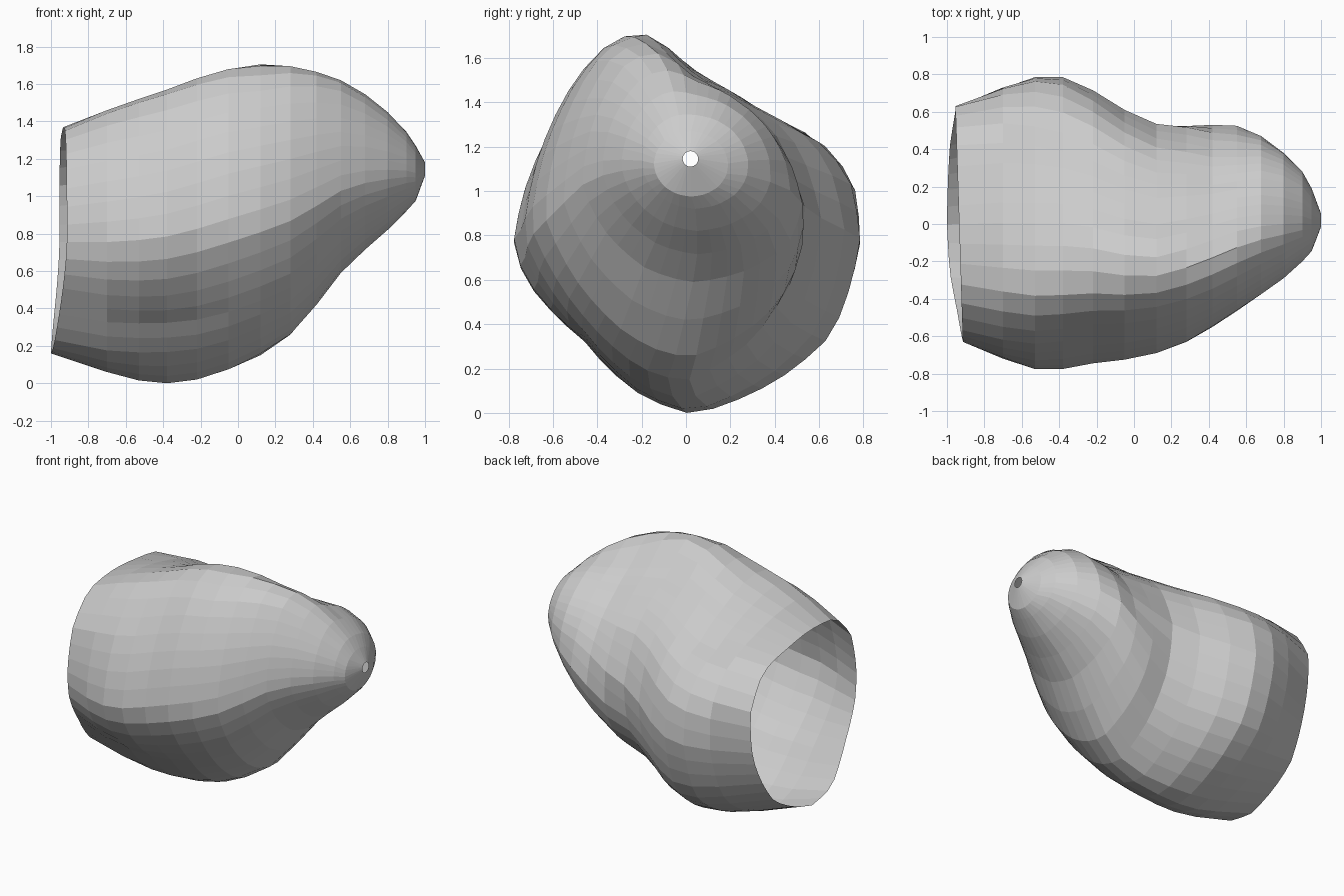
import bpy, bmesh, math

if "Cube" in bpy.data.objects:
    bpy.data.objects.remove(bpy.data.objects["Cube"])

SIDES = 40

# Ring bounds along the body: x, y min, y max, z min, z max
RINGS = [
    (-0.935, -0.63, 0.63, 0.16, 1.37), (-0.70, -0.72, 0.73, 0.06, 1.46),
    (-0.53, -0.775, 0.785, 0.015, 1.52), (-0.38, -0.775, 0.785, 0.0, 1.57),
    (-0.22, -0.745, 0.715, 0.02, 1.63), (-0.05, -0.725, 0.61, 0.075, 1.68),
    (0.12, -0.69, 0.535, 0.15, 1.705), (0.28, -0.63, 0.525, 0.26, 1.695),
    (0.42, -0.55, 0.53, 0.42, 1.665), (0.55, -0.465, 0.525, 0.59, 1.62),
    (0.68, -0.375, 0.47, 0.715, 1.545), (0.80, -0.29, 0.38, 0.82, 1.45),
    (0.90, -0.20, 0.28, 0.92, 1.345), (0.95, -0.145, 0.19, 0.975, 1.27),
    (1.0, -0.015, 0.055, 1.11, 1.18),
]

# Key cross-sections (y, z), counter-clockwise, blended along x
SHAPES = [
    (-0.95, [(.63, 1.08), (.49, 1.31), (.17, 1.37), (-.38, 1.36), (-.56, 1.18),
             (-.63, .82), (-.6, .66), (-.46, .44), (-.25, .2), (0, .16), (.41, .35), (.6, .72)]),
    (-0.45, [(.78, .78), (.75, 1.02), (.63, 1.2), (.38, 1.31), (.05, 1.48),
             (-.2, 1.55), (-.35, 1.56), (-.48, 1.46), (-.63, 1.24), (-.73, 1.0), (-.78, .76),
             (-.72, .6), (-.45, .33), (-.2, .08), (.02, 0), (.4, .15), (.65, .35)]),
    (0.15, [(.53, .92), (.4, 1.24), (.22, 1.41), (.02, 1.52), (-.1, 1.65),
            (-.2, 1.70), (-.33, 1.66), (-.48, 1.49), (-.62, 1.2), (-.69, .84),
            (-.46, .45), (-.2, .22), (0, .16), (.3, .35), (.48, .62)]),
    (0.5, [(.53, .9), (.45, 1.13), (.22, 1.36), (.02, 1.5), (-.1, 1.61),
           (-.19, 1.64), (-.31, 1.57), (-.45, 1.3), (-.5, .99), (-.4, .79),
           (-.21, .61), (0, .54), (.25, .59), (.46, .71)]),
    (1.0, [(math.cos(i * math.tau / 16), math.sin(i * math.tau / 16)) for i in range(16)]),
]


def fit(points, y0, y1, z0, z1):
    """Scale points so their bounding box matches the given bounds."""
    ys, zs = [p[0] for p in points], [p[1] for p in points]
    a, b, c, d = min(ys), max(ys), min(zs), max(zs)
    return [(y0 + (y - a) / (b - a) * (y1 - y0), z0 + (z - c) / (d - c) * (z1 - z0))
            for y, z in points]


def resample(points):
    """Resample a closed section at even angles inside a unit box."""
    polar = sorted((math.atan2(z, y) % math.tau, math.hypot(y, z))
                   for y, z in fit(points, -1, 1, -1, 1))
    polar = ([(polar[-1][0] - math.tau, polar[-1][1])] + polar
             + [(polar[0][0] + math.tau, polar[0][1])])
    out = []
    for i in range(SIDES):
        t = i * math.tau / SIDES
        for (a, r), (b, s) in zip(polar, polar[1:]):
            if a <= t <= b and b > a:
                curved = r + (s - r) * (t - a) / (b - a)
                straight = r * s * math.sin(b - a) / (r * math.sin(t - a) + s * math.sin(b - t))
                q = (curved + straight) / 2
                out.append((q * math.cos(t), q * math.sin(t)))
                break
    return out


KEYS = [(x, resample(p)) for x, p in SHAPES]


def section(x):
    """Blend the two key sections around x."""
    x = min(max(x, KEYS[0][0]), KEYS[-1][0])
    for (a, p), (b, q) in zip(KEYS, KEYS[1:]):
        if a <= x <= b:
            k = (x - a) / (b - a)
            return [(u[0] + (v[0] - u[0]) * k, u[1] + (v[1] - u[1]) * k)
                    for u, v in zip(p, q)]


# Hollow shell: open at the back, small hole in the nose
bm = bmesh.new()
loops = []
for n, (x, *bounds) in enumerate(RINGS):
    loop = []
    unit = fit(section(x), -1, 1, -1, 1)
    for (u, w), (y, z) in zip(unit, fit(unit, *bounds)):
        # The open rim leans back at its lower edge
        lean = -0.02 * u - 0.065 * max(0, -w) ** 1.5 if n == 0 else 0
        loop.append(bm.verts.new((x + lean, y, z)))
    loops.append(loop)
for a, b in zip(loops, loops[1:]):
    for i in range(SIDES):
        j = (i + 1) % SIDES
        bm.faces.new((a[i], a[j], b[j], b[i]))
bmesh.ops.recalc_face_normals(bm, faces=bm.faces[:])
mesh = bpy.data.meshes.new("hollow_shell")
bm.to_mesh(mesh)
bm.free()
bpy.context.collection.objects.link(bpy.data.objects.new("hollow_shell", mesh))
